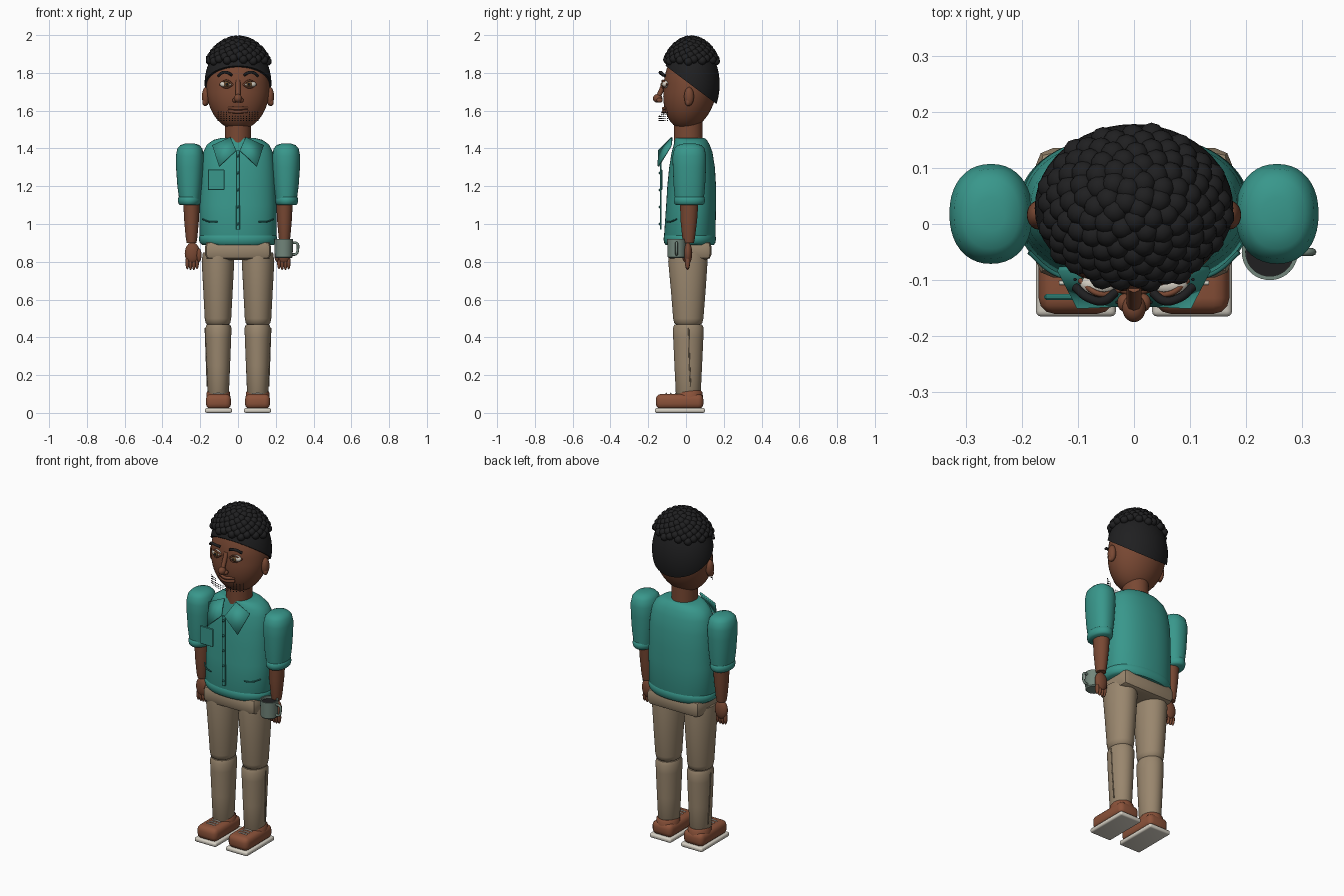
import bpy, bmesh, math
from mathutils import Vector, Matrix

if "Cube" in bpy.data.objects:
    bpy.data.objects.remove(bpy.data.objects["Cube"])


def material(name, *rgb):
    m = bpy.data.materials.new(name)
    m.use_nodes = True
    m.diffuse_color = (*rgb, 1)
    m.node_tree.nodes["Principled BSDF"].inputs["Base Color"].default_value = (*rgb, 1)
    return m


SKIN = material("skin", 0.19, 0.065, 0.033)
LIP = material("lip", 0.12, 0.038, 0.024)
BLACK = material("hair black", 0.014, 0.014, 0.015)
TEAL = material("shirt teal", 0.04, 0.31, 0.26)
SEAM = material("seam teal", 0.02, 0.15, 0.13)
KHAKI = material("trouser khaki", 0.32, 0.24, 0.155)
LEATHER = material("shoe leather", 0.26, 0.085, 0.042)
WHITE = material("off white", 0.68, 0.64, 0.56)
MUG = material("mug grey green", 0.17, 0.24, 0.2)
IRIS = material("iris brown", 0.16, 0.08, 0.03)


def finish(name, bm, mat, angle=50):
    me = bpy.data.meshes.new(name)
    bmesh.ops.recalc_face_normals(bm, faces=bm.faces)
    bm.to_mesh(me)
    bm.free()
    ob = bpy.data.objects.new(name, me)
    bpy.context.scene.collection.objects.link(ob)
    me.materials.append(mat)
    bpy.ops.object.select_all(action="DESELECT")
    ob.select_set(True)
    bpy.context.view_layer.objects.active = ob
    bpy.ops.object.shade_smooth_by_angle(angle=math.radians(angle))
    return ob


def add_ball(bm, c, r, detail=2):
    bmesh.ops.create_icosphere(bm, subdivisions=detail, radius=1,
                               matrix=Matrix.Translation(c) @ Matrix.Diagonal((*r, 1)))


def balls(name, mat, items, detail=3):
    bm = bmesh.new()
    for c, r in items:
        add_ball(bm, c, r, detail)
    return finish(name, bm, mat, 80)


def loft(name, mat, cx, rings, n=40, power=2.0, angle=50):
    """Stack of rounded rings, each (z, cy, rx, ry), capped at both ends."""
    bm, prev = bmesh.new(), None
    for z, cy, rx, ry in rings:
        ring = []
        for i in range(n):
            a = math.tau * i / n
            c, s = math.cos(a), math.sin(a)
            ring.append(bm.verts.new((cx + rx * math.copysign(abs(c) ** (2 / power), c),
                                      cy + ry * math.copysign(abs(s) ** (2 / power), s), z)))
        if prev:
            for i in range(n):
                j = (i + 1) % n
                bm.faces.new((prev[i], prev[j], ring[j], ring[i]))
        else:
            bm.faces.new(ring)
        prev = ring
    bm.faces.new(prev)
    return finish(name, bm, mat, angle)


def box(name, mat, lo, hi, bevel=0.0, segments=3):
    lo, hi = Vector(lo), Vector(hi)
    bm = bmesh.new()
    bmesh.ops.create_cube(bm, size=1, matrix=Matrix.Translation((lo + hi) / 2)
                          @ Matrix.Diagonal((*(hi - lo), 1)))
    if bevel:
        bmesh.ops.bevel(bm, geom=bm.edges[:], offset=bevel, segments=segments,
                        profile=0.5, affect="EDGES")
    return finish(name, bm, mat, 35)


def tube(name, mat, points, radius):
    cu = bpy.data.curves.new(name, "CURVE")
    cu.dimensions, cu.bevel_depth, cu.bevel_resolution, cu.use_fill_caps = "3D", radius, 2, True
    sp = cu.splines.new("BEZIER")
    sp.bezier_points.add(len(points) - 1)
    for p, co in zip(sp.bezier_points, points):
        p.co, p.handle_left_type, p.handle_right_type = co, "AUTO", "AUTO"
    tmp = bpy.data.objects.new(name + "_path", cu)
    bpy.context.scene.collection.objects.link(tmp)
    bpy.context.view_layer.update()
    bm = bmesh.new()
    mesh = tmp.evaluated_get(bpy.context.evaluated_depsgraph_get()).to_mesh()
    bm.from_mesh(mesh)
    bpy.data.objects.remove(tmp)
    return finish(name, bm, mat)


# Head with the jaw pushed forward, and neck
bm = bmesh.new()
bmesh.ops.create_uvsphere(bm, u_segments=48, v_segments=32, radius=1,
                          matrix=Matrix.Translation((0, 0.024, 1.72)) @ Matrix.Diagonal((0.167, 0.142, 0.222, 1)))
for v in bm.verts:
    v.co.y -= 0.12 * max(0, 1.72 - v.co.z)
finish("head", bm, SKIN)
loft("neck", SKIN, 0, [(1.4, 0.012, 0.07, 0.075), (1.58, 0.012, 0.07, 0.075)])

# Close hair: dome cut on a slope, then curls over the crown
centre, radii = Vector((0, 0.028, 1.74)), Vector((0.177, 0.15, 0.23))
bm = bmesh.new()
bmesh.ops.create_uvsphere(bm, u_segments=48, v_segments=32, radius=1,
                          matrix=Matrix.Translation(centre) @ Matrix.Diagonal((*radii, 1)))
bmesh.ops.bisect_plane(bm, geom=bm.verts[:] + bm.edges[:] + bm.faces[:],
                       plane_co=(0, 0.035, 1.73), plane_no=(0, 0.75, 1), clear_inner=True)
bmesh.ops.holes_fill(bm, edges=[e for e in bm.edges if e.is_boundary])
finish("hair_cap", bm, BLACK)
curls, count = [], 125
for i in range(count):
    h = 1 - 0.5 * (i + 0.3) / count
    a, w = i * 2.39996, math.sqrt(1 - h * h)
    d = Vector((w * math.cos(a), w * math.sin(a), h))
    curls.append((centre + 1.03 * d * radii, (0.023,) * 3))
balls("hair_curls", BLACK, curls, 2)

# Nose, mouth and stubble
tube("nose_bridge", SKIN, [(0, -0.11, 1.76), (0, -0.13, 1.71), (0, -0.148, 1.67)], 0.013)
balls("nose_tip", SKIN, [((0, -0.15, 1.665), (0.021, 0.025, 0.023))]
      + [((s * 0.017, -0.14, 1.655), (0.013, 0.016, 0.013)) for s in (-1, 1)])
for z, r, mat, name in ((1.612, 0.008, SKIN, "upper_lip"), (1.604, 0.005, LIP, "mouth_line"),
                        (1.594, 0.009, SKIN, "lower_lip")):
    tube(name, mat, [(-0.05, -0.1, z + 0.003), (0, -0.12, z), (0.05, -0.1, z + 0.003)], r)
dots = []
for row in range(5):
    for col in range(-7, 8):
        x = col * 0.015
        if row < 3 or abs(x) > 0.05:
            dots.append(((x, -0.143 + 4 * x * x, 1.548 + row * 0.011), (0.0035,) * 3))
balls("stubble", BLACK, dots, 1)

# Shirt body, hem, placket, buttons and pocket
loft("shirt_body", TEAL, 0, [
    (0.9, 0.02, 0.185, 0.125), (0.94, 0.02, 0.204, 0.136), (1.1, 0.027, 0.203, 0.132),
    (1.2, 0.03, 0.2, 0.129), (1.3, 0.032, 0.195, 0.121), (1.38, 0.032, 0.184, 0.108),
    (1.42, 0.03, 0.165, 0.095), (1.445, 0.025, 0.13, 0.085), (1.455, 0.02, 0.09, 0.078)],
    n=64, power=2.25)
loft("shirt_hem", TEAL, 0, [(0.89, 0.02, 0.19, 0.128), (0.9, 0.02, 0.202, 0.135),
                            (0.92, 0.02, 0.208, 0.139), (0.94, 0.02, 0.204, 0.136),
                            (0.948, 0.02, 0.195, 0.13)], n=64, power=2.25)
box("placket", TEAL, (-0.011, -0.137, 0.97), (0.011, -0.129, 1.39), 0.002, 1)
balls("buttons", SEAM, [((0, -0.139, 1.0 + i * 0.09), (0.007, 0.006, 0.007)) for i in range(5)], 2)
box("chest_pocket", TEAL, (-0.16, -0.135, 1.18), (-0.072, -0.125, 1.288), 0.003, 1)

# Trouser seat
box("trouser_seat", KHAKI, (-0.175, -0.095, 0.81), (0.175, 0.135, 0.91), 0.03, 2)

for s, side in ((1, "left"), (-1, "right")):
    # Ear, eye and brow
    balls(side + "_ear", SKIN, [((s * 0.17, 0.016, 1.675), (0.021, 0.026, 0.05)),
                                ((s * 0.176, 0.01, 1.645), (0.013, 0.015, 0.02))])
    balls(side + "_eye", WHITE, [((s * 0.062, -0.108, 1.74), (0.034, 0.02, 0.019))])
    balls(side + "_iris", IRIS, [((s * 0.06, -0.125, 1.74), (0.015, 0.007, 0.015))])
    balls(side + "_pupil", BLACK, [((s * 0.06, -0.13, 1.74), (0.007, 0.005, 0.007))], 2)
    for dz, r in ((0.019, 0.005), (-0.019, 0.004)):
        tube(side + "_eyelid", SKIN, [(s * 0.027, -0.118, 1.737), (s * 0.06, -0.125, 1.74 + dz),
                                      (s * 0.097, -0.1, 1.738)], r)
    tube(side + "_brow", BLACK, [(s * 0.033, -0.122, 1.788), (s * 0.055, -0.137, 1.801),
                                 (s * 0.08, -0.132, 1.802), (s * 0.105, -0.112, 1.783)], 0.008)

    # Collar flap
    bm = bmesh.new()
    bm.faces.new([bm.verts.new((s * x, y, z)) for x, y, z in (
        (0.135, -0.08, 1.415), (0.1, -0.147, 1.305), (0.01, -0.143, 1.39), (0.04, -0.075, 1.458))])
    flap = finish(side + "_collar", bm, TEAL)
    solid = flap.modifiers.new("thickness", "SOLIDIFY")
    solid.thickness, solid.offset = 0.01, 0
    tube(side + "_side_pocket", SEAM, [(s * 0.11, -0.1, 1.012), (s * 0.15, -0.083, 1.012),
                                       (s * 0.187, -0.05, 1.025)], 0.004)

    # Sleeve, rolled cuff, forearm and hand
    loft(side + "_sleeve", TEAL, s * 0.255, [
        (1.12, 0.018, 0.055, 0.075), (1.2, 0.018, 0.066, 0.083), (1.3, 0.018, 0.073, 0.088),
        (1.36, 0.018, 0.074, 0.089), (1.4, 0.018, 0.066, 0.08), (1.418, 0.018, 0.05, 0.062),
        (1.426, 0.018, 0.025, 0.03)], power=2.2)
    loft(side + "_cuff", TEAL, s * 0.257, [
        (1.1, 0.018, 0.05, 0.07), (1.108, 0.018, 0.058, 0.079), (1.125, 0.018, 0.062, 0.083),
        (1.142, 0.018, 0.058, 0.079), (1.15, 0.018, 0.05, 0.07)])
    loft(side + "_forearm", SKIN, s * 0.246, [
        (0.9, 0.014, 0.026, 0.028), (0.93, 0.014, 0.031, 0.034), (1.02, 0.015, 0.039, 0.044),
        (1.12, 0.017, 0.044, 0.049)])
    fingers = [((s * (0.217 + 0.017 * i), 0.008, 0.79 + 0.004 * abs(i - 1.5)),
                (0.01, 0.013, 0.036)) for i in range(4)]
    balls(side + "_hand", SKIN, [((s * 0.242, 0.01, 0.845), (0.04, 0.023, 0.058)),
                                 ((s * 0.206, -0.004, 0.835), (0.013, 0.015, 0.036))] + fingers)

    # Trouser leg in two parts, with an outer seam
    loft(side + "_thigh", KHAKI, s * 0.106, [
        (0.46, 0.012, 0.045, 0.052), (0.475, 0.012, 0.065, 0.074), (0.5, 0.012, 0.07, 0.08),
        (0.65, 0.012, 0.078, 0.092), (0.8, 0.01, 0.086, 0.104), (0.85, 0.01, 0.08, 0.1)])
    loft(side + "_shin", KHAKI, s * 0.104, [
        (0.09, 0.012, 0.05, 0.058), (0.105, 0.012, 0.056, 0.066), (0.25, 0.012, 0.062, 0.073),
        (0.4, 0.012, 0.068, 0.08), (0.45, 0.012, 0.069, 0.081), (0.468, 0.012, 0.062, 0.073)])
    tube(side + "_leg_seam", KHAKI, [(s * 0.163, 0.024, 0.14), (s * 0.168, 0.018, 0.28),
                                     (s * 0.174, 0.014, 0.45)], 0.003)

    # Shoe with sole, heel collar and laces
    lo, hi = sorted((s * 0.032, s * 0.175))
    box(side + "_sole", WHITE, (lo, -0.165, 0), (hi, 0.1, 0.026), 0.01)
    box(side + "_shoe", LEATHER, (lo + 0.005, -0.16, 0.02), (hi - 0.005, 0.092, 0.1), 0.028)
    loft(side + "_shoe_collar", LEATHER, s * 0.104, [
        (0.07, 0.02, 0.064, 0.07), (0.108, 0.02, 0.062, 0.068), (0.118, 0.02, 0.054, 0.06)])
    for i in range(3):
        y = -0.105 + i * 0.025
        tube(side + "_lace", WHITE, [(s * 0.075, y, 0.1), (s * 0.104, y, 0.103),
                                     (s * 0.133, y, 0.1)], 0.004)

# Mug held beside the left hand
mx, my = 0.242, -0.05
loft("mug", MUG, mx, [(0.82, my, 0.042, 0.042), (0.826, my, 0.047, 0.047), (0.92, my, 0.05, 0.05),
                      (0.92, my, 0.043, 0.043), (0.9, my, 0.043, 0.043)], angle=35)
loft("coffee", BLACK, mx, [(0.899, my, 0.043, 0.043), (0.905, my, 0.043, 0.043)])
tube("mug_handle", MUG, [(mx + 0.045, my, 0.9), (mx + 0.07, my, 0.897), (mx + 0.075, my, 0.868),
                         (mx + 0.066, my, 0.842), (mx + 0.044, my, 0.838)], 0.007)
